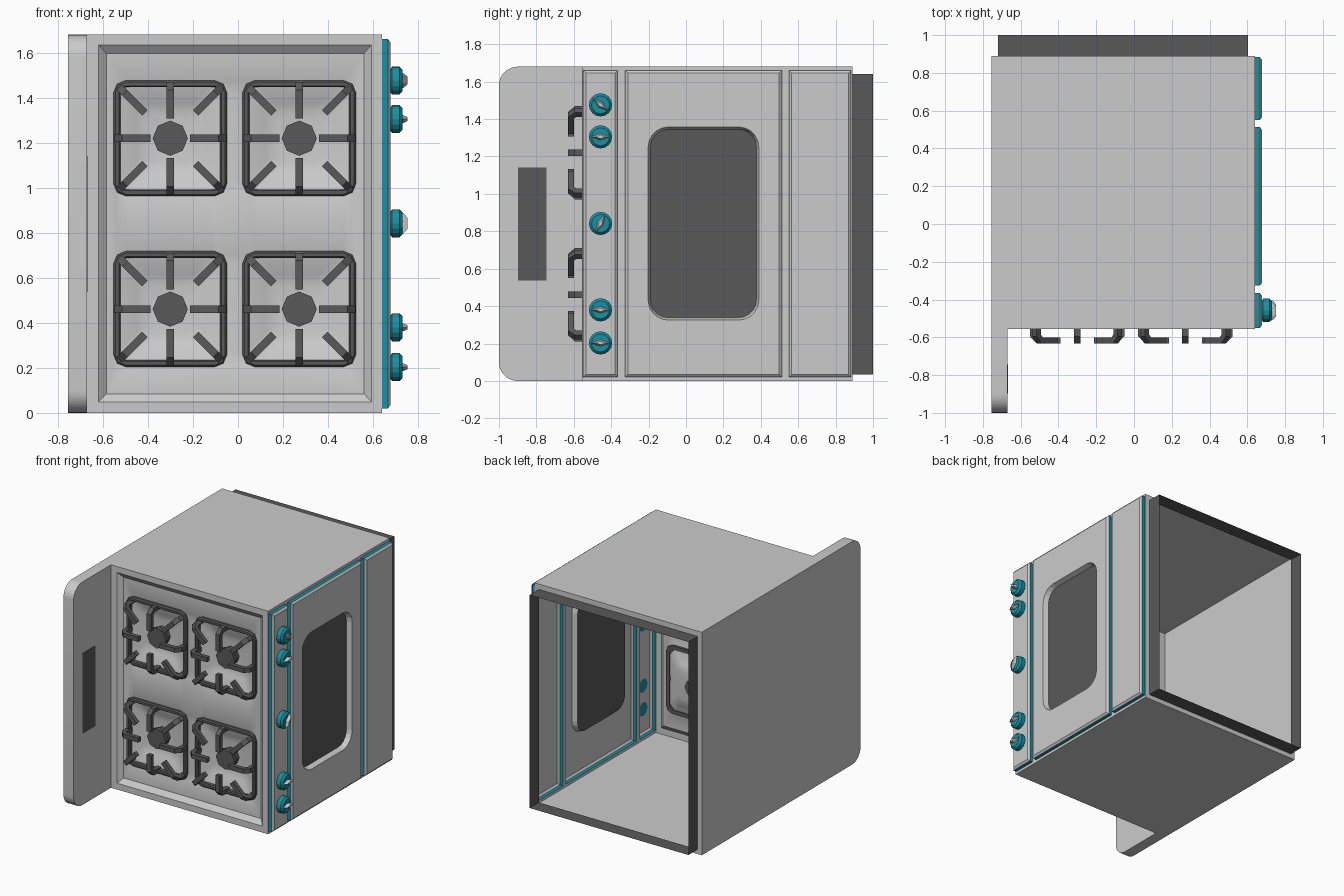
import bpy, bmesh
from math import sin, cos, pi, radians

if "Cube" in bpy.data.objects:
    bpy.data.objects.remove(bpy.data.objects["Cube"])


def material(name, rgb):
    m = bpy.data.materials.new(name)
    m.diffuse_color = (*rgb, 1)
    m.use_nodes = True
    m.node_tree.nodes["Principled BSDF"].inputs["Base Color"].default_value = m.diffuse_color
    return m


DARK = material("dark_iron", (0.1, 0.1, 0.1))
TEAL = material("teal_enamel", (0.01, 0.28, 0.36))


def rrect(u0, u1, v0, v1, r=0, n=4):
    """Rounded rectangle outline in 2D; r=0 gives four corners."""
    if r == 0:
        return [(u0, v0), (u1, v0), (u1, v1), (u0, v1)]
    pts = []
    corners = [(u1 - r, v1 - r), (u0 + r, v1 - r), (u0 + r, v0 + r), (u1 - r, v0 + r)]
    for k, (cu, cv) in enumerate(corners):
        for i in range(n + 1):
            a = pi / 2 * (k + i / n)
            pts.append((cu + r * cos(a), cv + r * sin(a)))
    return pts


def around(cu, cv, hu, hv, r=0, n=4):
    return rrect(cu - hu, cu + hu, cv - hv, cv + hv, r, n)


def at_x(x, pts):
    return [(x, p[0], p[1]) for p in pts]


def at_y(y, pts):
    return [(p[0], y, p[1]) for p in pts]


def at_z(z, pts):
    return [(p[0], p[1], z) for p in pts]


def loft(bm, loops, start=False, end=False):
    rings = [[bm.verts.new(p) for p in lp] for lp in loops]
    for a, b in zip(rings, rings[1:]):
        for i in range(len(a)):
            j = (i + 1) % len(a)
            bm.faces.new((a[i], a[j], b[j], b[i]))
    if start:
        bm.faces.new(rings[0][::-1])
    if end:
        bm.faces.new(rings[-1])


def sheet(bm, normal, outer, *holes):
    """Flat sheet with any number of holes."""
    edges = []
    for lp in (outer, *holes):
        vs = [bm.verts.new(p) for p in lp]
        edges += [bm.edges.new((vs[i - 1], vs[i])) for i in range(len(vs))]
    bmesh.ops.triangle_fill(bm, edges=edges, use_beauty=True, normal=normal)


def finish(bm, name, mat=None, smooth=False):
    bmesh.ops.remove_doubles(bm, verts=bm.verts[:], dist=0.0005)
    bmesh.ops.recalc_face_normals(bm, faces=bm.faces[:])
    me = bpy.data.meshes.new(name)
    bm.to_mesh(me)
    bm.free()
    ob = bpy.data.objects.new(name, me)
    bpy.context.collection.objects.link(ob)
    if mat:
        me.materials.append(mat)
    if smooth:
        bpy.ops.object.select_all(action='DESELECT')
        ob.select_set(True)
        bpy.context.view_layer.objects.active = ob
        bpy.ops.object.shade_smooth_by_angle(angle=radians(35))
    return ob


X0, X1, Y0, Y1, H = -0.755, 0.64, -0.555, 0.89, 1.68
FLOOR = -0.525
panels = {"control_panel": (-0.55, -0.365), "door": (-0.326, 0.513), "drawer": (0.55, 0.883)}
burners = [(x, z) for x in (-0.301, 0.272) for z in (0.461, 1.22)]
base_rect = rrect(-0.72, 0.603, 0.035, 1.64)

# Hollow body shell: openings behind the panels, in the cooktop and underneath
bm = bmesh.new()
sheet(bm, (-1, 0, 0), at_x(X0, rrect(Y0, Y1, 0, H)))
sheet(bm, (1, 0, 0), at_x(X1, rrect(Y0, Y1, 0, H)),
      *[at_x(X1, rrect(a, b, 0.02, 1.66)) for a, b in panels.values()])
sheet(bm, (0, 0, -1), at_z(0, rrect(X0, X1, Y0, Y1)))
sheet(bm, (0, 0, 1), at_z(H, rrect(X0, X1, Y0, Y1)))
sheet(bm, (0, 1, 0), at_y(Y1, rrect(X0, X1, 0, H)), at_y(Y1, base_rect))
rim = rrect(-0.62, 0.593, 0.048, 1.635)
tray = rrect(-0.585, 0.56, 0.085, 1.597)
sheet(bm, (0, -1, 0), at_y(Y0, rrect(X0, X1, 0, H)), at_y(Y0, rim))
finish(bm, "body")

# Sunken cooktop with four burner bowls
bm = bmesh.new()
loft(bm, [at_y(Y0, rim), at_y(FLOOR, tray)])
sheet(bm, (0, -1, 0), at_y(FLOOR, tray),
      *[at_y(FLOOR, around(x, z, 0.24, 0.245, 0.05)) for x, z in burners])
for x, z in burners:
    loft(bm, [at_y(FLOOR, around(x, z, 0.24, 0.245, 0.05)),
              at_y(-0.475, around(x, z, 0.15, 0.155, 0.05)),
              at_y(-0.465, around(x, z, 0.10, 0.105, 0.05))], end=True)
finish(bm, "cooktop", smooth=True)

# Open base skirt
bm = bmesh.new()
loft(bm, [at_y(Y1, base_rect), at_y(1.0, base_rect)])
finish(bm, "base_skirt", DARK)

# Backsplash with rounded free corners, and its dark inset
R = 0.1
prof = [(Y0, 0), (Y0, H)]
prof += [(-1 + R - R * sin(i * pi / 16), H - R + R * cos(i * pi / 16)) for i in range(9)]
prof += [(-1 + R - R * cos(i * pi / 16), R - R * sin(i * pi / 16)) for i in range(9)]
bm = bmesh.new()
loft(bm, [at_x(X0, prof), at_x(-0.67, prof)], True, True)
finish(bm, "backsplash", smooth=True)
bm = bmesh.new()
inset = rrect(-0.897, -0.745, 0.537, 1.142)
loft(bm, [at_x(-0.672, inset), at_x(-0.668, inset)], True, True)
finish(bm, "backsplash_inset", DARK)

# Raised front panels: teal sides, grey bevelled faces, window hole in the door
def window(d):
    return rrect(-0.203 + d, 0.39 - d, 0.325 + d, 1.358 - d, 0.11 - d, 5)

for name, (a, b) in panels.items():
    edge = rrect(a, b, 0.02, 1.66)
    inner = rrect(a + 0.015, b - 0.015, 0.035, 1.645)
    bm = bmesh.new()
    loft(bm, [at_x(X1, edge), at_x(0.666, edge)])
    finish(bm, name + "_trim", TEAL)
    bm = bmesh.new()
    loft(bm, [at_x(0.666, edge), at_x(0.678, inner)])
    holes = [at_x(0.678, window(0))] if name == "door" else []
    sheet(bm, (1, 0, 0), at_x(0.678, inner), *holes)
    if name == "door":
        loft(bm, [at_x(0.678, window(0)), at_x(0.64, window(0.013))])
    finish(bm, name + "_face")
bm = bmesh.new()
sheet(bm, (1, 0, 0), at_x(0.64, window(0.013)))
finish(bm, "door_window", DARK)

# Knobs with diamond pointers
def circle(cy, cz, r, n=16):
    return [(cy + r * cos(2 * pi * i / n), cz + r * sin(2 * pi * i / n)) for i in range(n)]

def diamond(cy, cz, l, w, a):
    return [(cy + u * cos(a) - v * sin(a), cz + u * sin(a) + v * cos(a))
            for u, v in ((l, 0), (0, w), (-l, 0), (0, -w))]

KY = -0.457
for i, (z, deg) in enumerate([(0.203, 0), (0.38, 0), (0.842, 62), (1.305, 0), (1.476, -38)]):
    bm = bmesh.new()
    loft(bm, [at_x(x, circle(KY, z, r)) for x, r in
              ((0.677, 0.05), (0.684, 0.062), (0.717, 0.062), (0.731, 0.048))], True, True)
    finish(bm, f"knob_{i + 1}", TEAL)
    bm = bmesh.new()
    a = radians(deg)
    loft(bm, [at_x(x, diamond(KY, z, l, w, a)) for x, l, w in
              ((0.715, 0.055, 0.018), (0.735, 0.052, 0.017), (0.753, 0.028, 0.009))], True, True)
    finish(bm, f"knob_pointer_{i + 1}")

# Grates (ring plus eight bent fingers) and octagonal burner caps
def finger(bm, cx, cz, a, r_out, r_in):
    prof = [(r_out, 0.51), (r_out, 0.595), (r_out - 0.035, 0.632), (r_in, 0.632),
            (r_in, 0.6), (r_out - 0.045, 0.6), (r_out - 0.032, 0.585), (r_out - 0.032, 0.51)]
    loft(bm, [[(cx + r * cos(a) - w * sin(a), -h, cz + r * sin(a) + w * cos(a))
               for r, h in prof] for w in (-0.017, 0.017)], True, True)

for i, (x, z) in enumerate(burners):
    bm = bmesh.new()
    ring = [(0.252, -0.508), (0.252, -0.54), (0.244, -0.548), (0.228, -0.548),
            (0.222, -0.54), (0.222, -0.508), (0.252, -0.508)]
    loft(bm, [at_y(y, around(x, z, h, h + 0.005, h - 0.197, 2)) for h, y in ring])
    for k in range(8):
        diag = k % 2
        finger(bm, x, z, k * pi / 4, 0.32 if diag else 0.25, 0.16 if diag else 0.088)
    finish(bm, f"grate_{i + 1}", DARK)
    bm = bmesh.new()
    octagon = [circle(x, z, r, 8) for r in (0.065, 0.078)]
    loft(bm, [at_y(-0.462, octagon[0]), at_y(-0.5, octagon[0]),
              at_y(-0.51, octagon[1]), at_y(-0.54, octagon[1])], True, True)
    finish(bm, f"burner_cap_{i + 1}", DARK)
